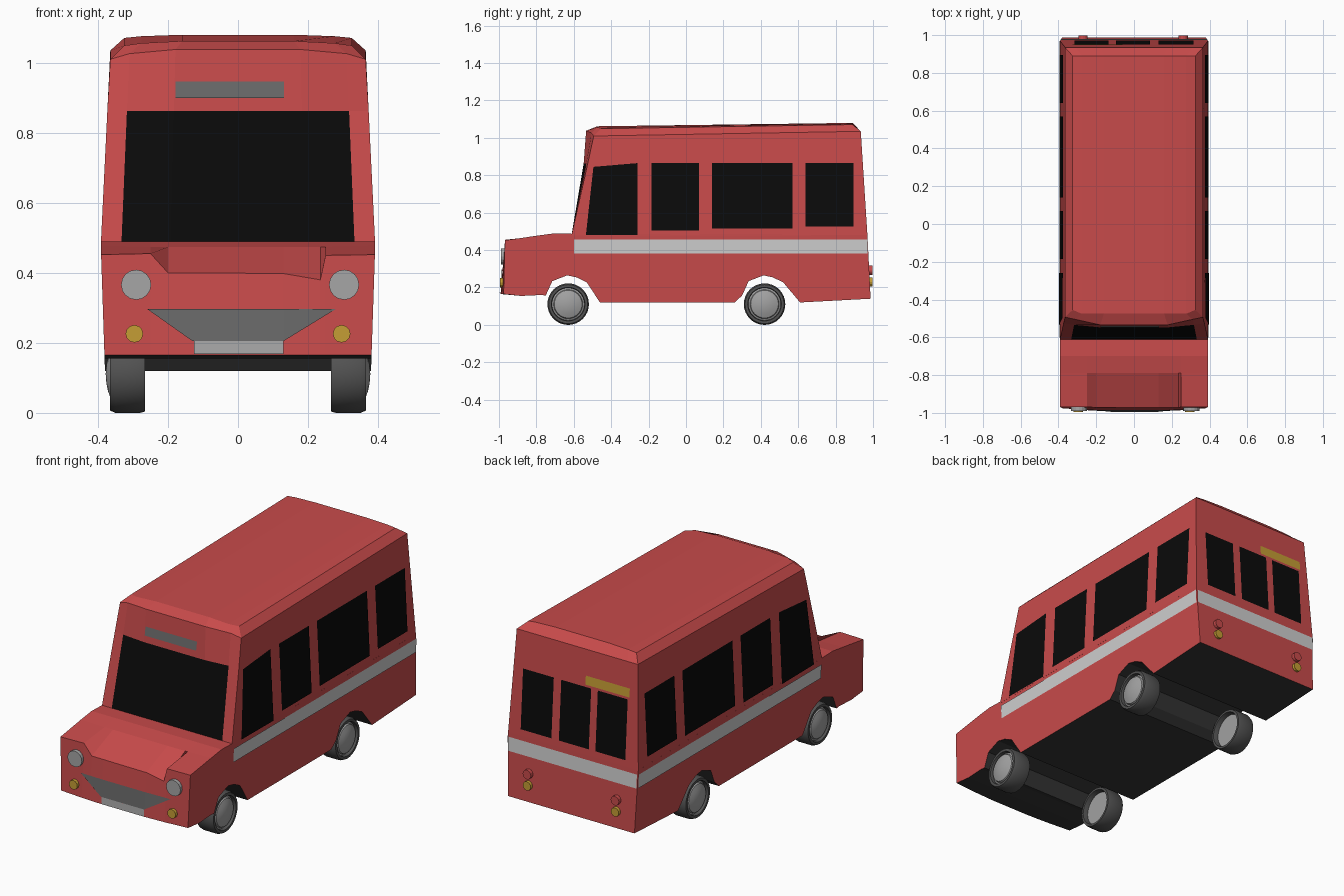
import bpy, bmesh, math
from mathutils import Vector, Matrix

if "Cube" in bpy.data.objects:
    bpy.data.objects.remove(bpy.data.objects["Cube"])


def mat(name, r, g, b):
    m = bpy.data.materials.new(name)
    m.diffuse_color = (r, g, b, 1)
    m.use_nodes = True
    m.node_tree.nodes["Principled BSDF"].inputs["Base Color"].default_value = m.diffuse_color
    return m


RED = mat("body red", .58, .07, .07)
GLASS = mat("window black", .003, .003, .003)
STRIPE = mat("stripe light grey", .62, .62, .62)
GREY = mat("panel grey", .14, .14, .14)
CHROME = mat("lamp grey", .38, .38, .38)
AMBER = mat("amber", .56, .34, .035)
UNDER = mat("underside dark", .035, .035, .035)
TYRE = mat("tyre grey", .085, .085, .085)
HUB = mat("hub grey", .36, .36, .36)


def finish(name, bm, mats, recalc=True):
    if recalc:
        bmesh.ops.recalc_face_normals(bm, faces=bm.faces)
    me = bpy.data.meshes.new(name)
    bm.to_mesh(me)
    bm.free()
    for m in mats:
        me.materials.append(m)
    ob = bpy.data.objects.new(name, me)
    bpy.context.collection.objects.link(ob)
    return ob


def loft(bm, rings, closed=True):
    rows = [[bm.verts.new(p) for p in r] for r in rings]
    n = len(rows[0])
    for a, b in zip(rows, rows[1:]):
        for i in range(n if closed else n - 1):
            j = (i + 1) % n
            bm.faces.new((a[i], a[j], b[j], b[i]))
    return rows


# Surface rules shared by the body and the plates lying on it
def half_width(z):
    return .38 + (z - .12) / .36 * .012 if z < .48 else .392 - (z - .48) / .55 * .027


def nose_y(x, z):
    t = (.45 - z) / .28
    return -.968 - t * (.007 + .018 * (1 - (x / .385) ** 2))


def rear_y(z):
    return .987 - .05 * (z - .14) if z < .48 else .970 - .064 * (z - .48)


def screen_y(x, z):
    t = (z - .48) / .53
    u = min(1, max(0, (abs(x) - .18) / .19))
    return -.612 + t * (.12 - .03 * (1 - u ** 1.5))


# Lower body: side profile with wheel arches, lofted across the width
def profile(x, ztop):
    zc = .478 if abs(x) > .3 else .474
    pts = [(nose_y(x, .165), .165), (nose_y(x, ztop), ztop), (-.79, zc), (-.70, .49),
           (-.60, .487), (rear_y(.48), .48), (rear_y(.14), .14), (.61, .12)]
    arch = [(.10, .115), (.045, .142), (-.005, .153), (-.085, .122), (-.12, .045)]
    pts += [(.42 + a, .112 + b) for a, b in arch]
    pts += [(.26, .12), (-.46, .12)]
    pts += [(-.63 + a, .112 + b) for a, b in arch]
    pts += [(-.775, .16), (-.88, .155)]
    end = abs(x) > .38
    return [(math.copysign(half_width(z), x) if end else x, y, z) for y, z in pts]


bm = bmesh.new()
stations = [(-.385, .452), (-.25, .455), (-.20, .40), (-.13, .40), (.13, .398),
            (.235, .38), (.25, .45), (.385, .452)]
rows = loft(bm, [profile(x, z) for x, z in stations])
bm.faces.new(rows[0])
bm.faces.new(rows[-1])
bmesh.ops.recalc_face_normals(bm, faces=bm.faces)
for f in bm.faces:
    below = max(v.co.z for v in f.verts) < .3
    f.material_index = 1 if below and abs(f.normal.x) < .5 else 0
finish("lower_body", bm, [RED, UNDER])

# Upper body: stacked outlines, curved windscreen, bevelled domed roof
FR = [-1, -.85, -.49, .49, .85, 1]


def outline(z, front_z=None):
    zf = front_z or z
    w = half_width(z)
    front = [(u * w, screen_y(u * w, zf), zf) for u in FR]
    back = [(u * w, rear_y(z), z) for u in reversed(FR)]
    return front + back


def roof_ring():
    dome = [-.013, -.006, 0, 0, -.006, -.013]
    front = [(u * .325, -.455 - .02 * (abs(u) < .9), 1.062 + d) for u, d in zip(FR, dome)]
    back = [(u * .325, .89, 1.08 + d * .7) for u, d in zip(reversed(FR), dome)]
    return front + back


lip = outline(1.035, 1.01)
lip = [(x, y - (.012 if y < 0 and abs(x) < .2 else 0), z + (.028 if y < 0 and abs(x) < .2 else
        .016 if y < 0 and abs(x) < .33 else 0)) for x, y, z in lip]
bm = bmesh.new()
rows = loft(bm, [outline(.478), outline(.862), lip, roof_ring()])
top = rows[-1]
for i in range(5):
    bm.faces.new((top[i], top[i + 1], top[10 - i], top[11 - i]))
bm.faces.new(rows[0])
bmesh.ops.recalc_face_normals(bm, faces=bm.faces)
for f in bm.faces:
    c = f.calc_center_median()
    f.material_index = int(f.normal.y < -.5 and c.z < .8 and abs(c.x) < .32)  # windscreen
finish("upper_body", bm, [RED, GLASS])


def plates(name, polys, material, out):
    """Thin painted panels; each polygon is a list of 3D points facing 'out'."""
    bm = bmesh.new()
    for p in polys:
        f = bm.faces.new([bm.verts.new(q) for q in p])
        f.normal_update()
        o = Vector(out) if out else Vector((p[0][0], 0, 0))
        if f.normal.dot(o) < 0:
            f.normal_flip()
    return finish(name, bm, [material], recalc=False)


def box(a, b, c, d):
    return [(a, c), (b, c), (b, d), (a, d)]


def on_side(poly, s):
    return [(s * (half_width(z) + .004), y, z) for y, z in poly]


def on_rear(poly):
    return [(x, rear_y(z) + .004, z) for x, z in poly]


def on_nose(poly):
    return [(x, nose_y(x, z) - .005, z) for x, z in poly]


# Side windows and stripes
side_windows = [[(-.535, .482), (-.495, .845), (-.26, .865), (-.26, .48)],
                box(-.185, .07, .505, .865), box(.14, .57, .515, .865), box(.64, .895, .525, .865)]
plates("side_windows", [on_side(p, s) for p in side_windows for s in (-1, 1)], GLASS, None)
plates("side_stripes", [on_side(box(-.6, .97, .382, .457), s) for s in (-1, 1)], STRIPE, None)

# Rear windows, stripe and sign
plates("rear_windows", [on_rear(box(a, b, .515, .838)) for a, b in
                        ((-.315, -.135), (-.095, .085), (.13, .315))], GLASS, (0, 1, 0))
plates("rear_stripe", [on_rear(box(-.387, .387, .382, .457))], STRIPE, (0, 1, 0))
plates("rear_sign", [on_rear(box(-.325, -.06, .85, .898))], AMBER, (0, 1, 0))

# Front roof sign, grille, number plate and sill
plates("front_sign", [[(x, screen_y(0, z) - .008, z) for x, z in box(-.178, .132, .9, 1.003)]],
       GREY, (0, -1, 0))
plates("grille", [on_nose(box(-.13, .13, .205, .297)),
                  on_nose([(.13, .297), (.28, .297), (.13, .205)]),
                  on_nose([(-.13, .297), (-.26, .297), (-.13, .205)])], GREY, (0, -1, 0))
plates("number_plate", [on_nose(box(-.125, .13, .168, .205))], CHROME, (0, -1, 0))


# Lamps: short discs facing front or rear
def lamp(name, x, y, z, r, depth, material, sides=12):
    bm = bmesh.new()
    m = Matrix.Translation((x, y, z)) @ Matrix.Rotation(math.pi / 2, 4, 'X')
    bmesh.ops.create_cone(bm, cap_ends=True, segments=sides, radius1=r, radius2=r,
                          depth=depth, matrix=m)
    finish(name, bm, [material])


for s, side in ((-1, "left"), (1, "right")):
    lamp("headlight_" + side, s * .297 + .006, -.977, .366, .043, .024, CHROME, 16)
    lamp("indicator_" + side, s * .296, -.984, .226, .025, .022, AMBER)
    lamp("tail_light_" + side, s * .265 - .005, .986, .292, .025, .024, RED)
    lamp("rear_indicator_" + side, s * .265 - .005, .987, .23, .024, .022, AMBER)


# Wheels: lathed open tyre with a domed hub
def lathe(name, prof, cy, s, material, n=32):
    bm = bmesh.new()
    rings = []
    for i in range(n):
        a = 2 * math.pi * i / n
        rings.append([(s * x, cy + r * math.cos(a), .111 + r * math.sin(a)) for x, r in prof])
    loft(bm, rings + [rings[0]], closed=False)
    bmesh.ops.remove_doubles(bm, verts=bm.verts, dist=1e-5)
    ob = finish(name, bm, [material])
    bpy.context.view_layer.objects.active = ob
    ob.select_set(True)
    bpy.ops.object.shade_smooth_by_angle(angle=math.radians(35))
    ob.select_set(False)


tyre = [(.30, .088), (.265, .095), (.265, .107), (.28, .111), (.35, .111), (.366, .104),
        (.366, .09), (.345, .086), (.30, .088)]
hub = [(.29, 0), (.29, .089), (.348, .087), (.352, .078), (.362, .074), (.371, .05),
       (.376, .025), (.378, 0)]
for s, side in ((-1, "left"), (1, "right")):
    for cy, end in ((-.63, "front"), (.42, "rear")):
        lathe(f"{end}_{side}_tyre", tyre, cy, s, TYRE)
        lathe(f"{end}_{side}_hub", hub, cy, s, HUB)
